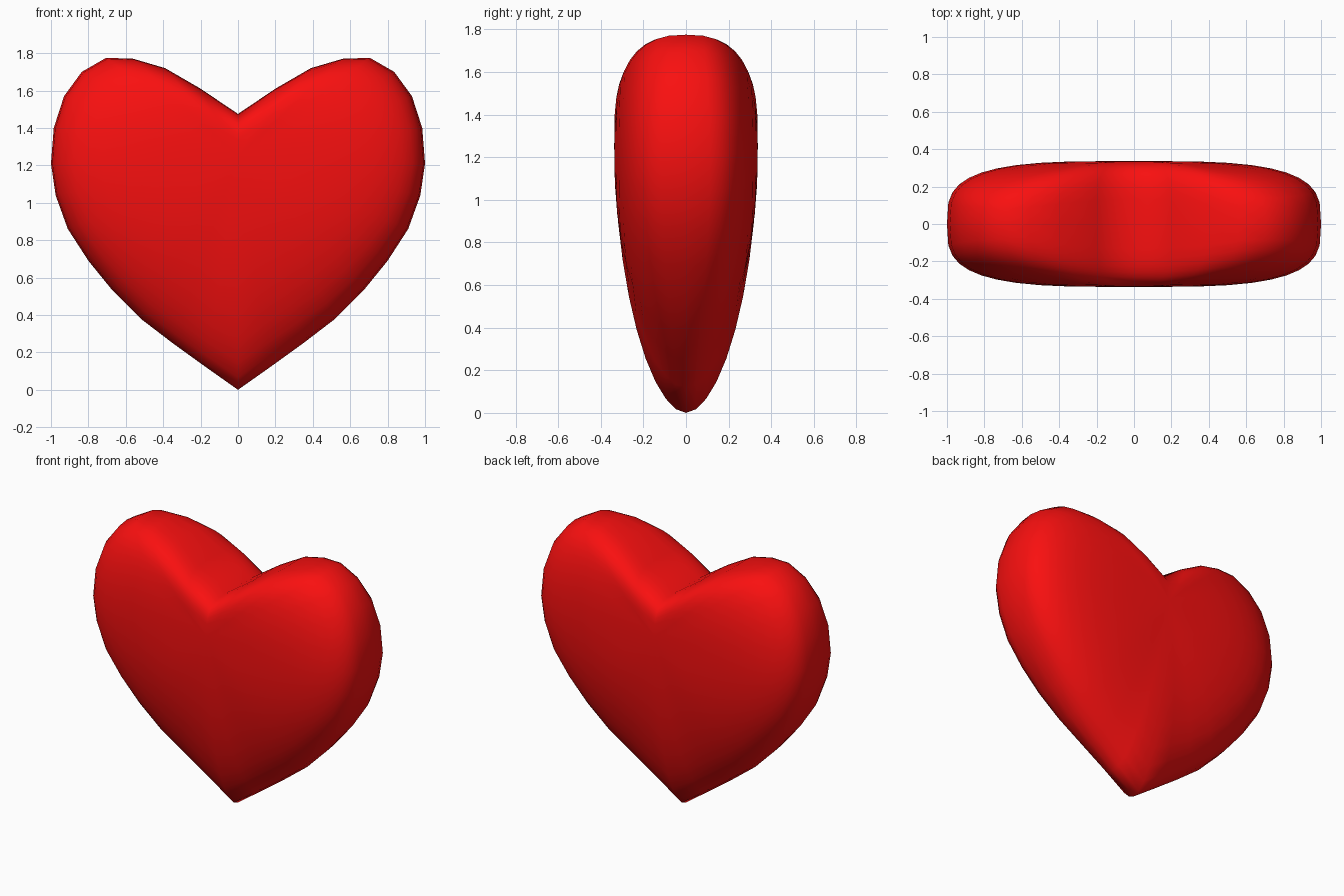
import bpy, bmesh
from math import sin, cos, pi

if "Cube" in bpy.data.objects:
    bpy.data.objects.remove(bpy.data.objects["Cube"])

# Right half of the heart outline (x, z), bottom tip to top notch
HALF = [(0, 0), (.17, .12), (.35, .25), (.52, .38), (.67, .53), (.80, .69),
        (.91, .86), (.975, 1.04), (1.0, 1.21), (.985, 1.40), (.93, 1.57),
        (.835, 1.70), (.705, 1.775), (.56, 1.77), (.39, 1.72), (.20, 1.61),
        (0, 1.475)]
outline = HALF + [(-x, z) for x, z in HALF[-2:0:-1]]
N = len(outline)
CZ, DEPTH, LEVELS = 1.25, 0.337, 10

# Roundness of the edge around the outline: (index, superellipse exponent)
KEYS = [(0, 1.85), (8, 3.4), (12, 2.6), (16, 4.0)]


def exponent(i):
    i = min(i, N - i)
    for (a, ea), (b, eb) in zip(KEYS, KEYS[1:]):
        if i <= b:
            t = (1 - cos(pi * (i - a) / (b - a))) / 2
            return ea + (eb - ea) * t


def ring(bm, level):
    t = level / LEVELS * pi / 2
    side = 1 if t >= 0 else -1
    verts = []
    for i, (x, z) in enumerate(outline):
        p = 2 / exponent(i)
        s = cos(t) ** p
        y = side * DEPTH * abs(sin(t)) ** p
        verts.append(bm.verts.new((x * s, y, CZ + (z - CZ) * s)))
    return verts


# Puffy heart: nested outlines from the front pole to the back pole
bm = bmesh.new()
rings = [ring(bm, k) for k in range(-LEVELS + 1, LEVELS)]
for a, b in zip(rings, rings[1:]):
    for i in range(N):
        j = (i + 1) % N
        bm.faces.new((a[i], a[j], b[j], b[i]))
for r, y in ((rings[0], -DEPTH), (rings[-1], DEPTH)):
    pole = bm.verts.new((0, y, CZ))
    for i in range(N):
        bm.faces.new((r[i], r[(i + 1) % N], pole))
bmesh.ops.recalc_face_normals(bm, faces=bm.faces)
for f in bm.faces:
    f.smooth = True

mesh = bpy.data.meshes.new("heart")
bm.to_mesh(mesh)
bm.free()
heart = bpy.data.objects.new("heart", mesh)
bpy.context.collection.objects.link(heart)

red = bpy.data.materials.new("red")
red.diffuse_color = (0.95, 0.005, 0.005, 1)
red.use_nodes = True
red.node_tree.nodes["Principled BSDF"].inputs["Base Color"].default_value = red.diffuse_color
mesh.materials.append(red)
